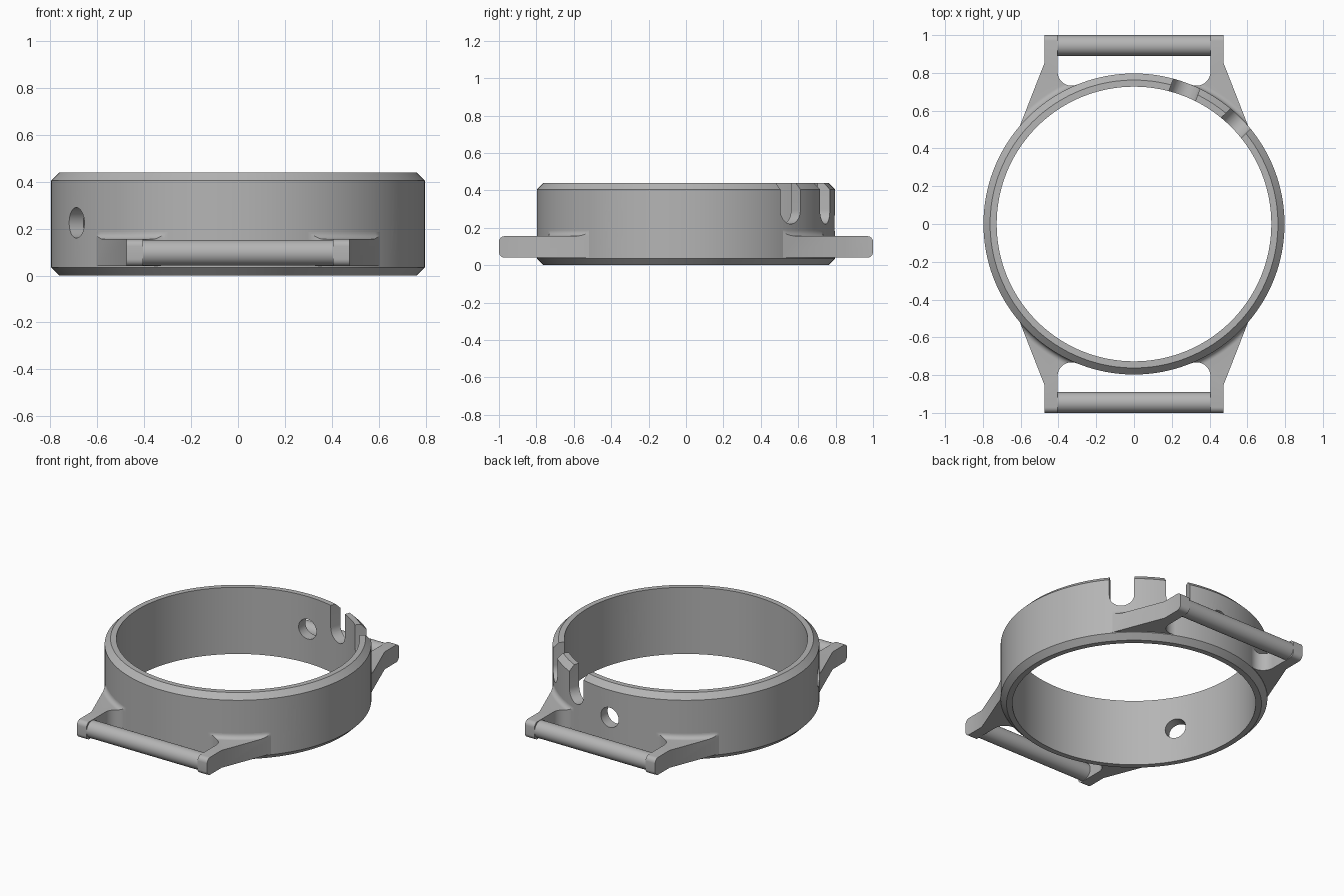
import bpy, bmesh
from math import cos, sin, pi, radians, sqrt, atan2
from mathutils import Matrix, Vector

cube = bpy.data.objects.get("Cube")
if cube:
    bpy.data.objects.remove(cube, do_unlink=True)

steel = bpy.data.materials.new("grey metal")
steel.use_nodes = True
grey = (0.46, 0.46, 0.46, 1)
steel.diffuse_color = grey
steel.node_tree.nodes["Principled BSDF"].inputs["Base Color"].default_value = grey

OUTER, INNER, HEIGHT, CHAMFER = 0.797, 0.727, 0.44, 0.035
LUG_LOW, LUG_TOP = 0.04, 0.155
FILLET = 0.03


def make(name, bm):
    bmesh.ops.recalc_face_normals(bm, faces=bm.faces)
    mesh = bpy.data.meshes.new(name)
    bm.to_mesh(mesh)
    bm.free()
    obj = bpy.data.objects.new(name, mesh)
    bpy.context.collection.objects.link(obj)
    mesh.materials.append(steel)
    return obj


def select(obj):
    bpy.ops.object.select_all(action="DESELECT")
    obj.select_set(True)
    bpy.context.view_layer.objects.active = obj


def smooth(obj):
    select(obj)
    bpy.ops.object.shade_smooth_by_angle(angle=radians(30))


def boolean(obj, other, operation):
    select(obj)
    mod = obj.modifiers.new(operation.lower(), "BOOLEAN")
    mod.operation, mod.solver, mod.object = operation, "EXACT", other
    bpy.ops.object.modifier_apply(modifier=mod.name)
    bpy.data.objects.remove(other, do_unlink=True)


def revolve(name, profile, steps=160):
    """Closed (radius, z) profile turned around the z axis."""
    bm = bmesh.new()
    loops = [[bm.verts.new((r * cos(a), r * sin(a), z)) for r, z in profile]
             for a in (2 * pi * i / steps for i in range(steps))]
    n = len(profile)
    for i, loop in enumerate(loops):
        after = loops[(i + 1) % steps]
        for j in range(n):
            k = (j + 1) % n
            bm.faces.new((loop[j], after[j], after[k], loop[k]))
    return make(name, bm)


def prism(outline, low, high):
    """Bmesh of an (x, y) outline extruded in z."""
    bm = bmesh.new()
    face = bm.faces.new([bm.verts.new((x, y, low)) for x, y in outline])
    new = bmesh.ops.extrude_face_region(bm, geom=[face])["geom"]
    verts = [v for v in new if isinstance(v, bmesh.types.BMVert)]
    bmesh.ops.translate(bm, verts=verts, vec=(0, 0, high - low))
    return bm


def arc(cx, cy, r, start, end, steps):
    angles = [start + (end - start) * i / steps for i in range(steps + 1)]
    return [(cx + r * cos(a), cy + r * sin(a)) for a in angles]


def radial_cutter(outline, degrees):
    """Extrude an upright outline through the wall at the given direction."""
    bm = prism(outline, 0.6, 0.95)
    a = radians(degrees)
    side, up, out = Vector((-sin(a), cos(a), 0)), Vector((0, 0, 1)), Vector((cos(a), sin(a), 0))
    bm.transform(Matrix((side, up, out)).transposed().to_4x4())
    return make("wall_cutter", bm)


# Chamfered ring
ring = revolve("case_ring", [
    (INNER, 0), (OUTER - CHAMFER, 0), (OUTER, CHAMFER),
    (OUTER, HEIGHT - CHAMFER), (OUTER - CHAMFER, HEIGHT), (INNER, HEIGHT)])

# Three round holes and two open slots in the wall
for angle in (-30, 90, 210):
    boolean(ring, radial_cutter(arc(0, 0.225, 0.065, 0, 2 * pi, 40)[:-1], angle), "DIFFERENCE")
for angle in (44.7, 69.4):
    slot = arc(0, 0.295, 0.075, pi, 2 * pi, 20) + [(0.075, 0.6), (-0.075, 0.6)]
    boolean(ring, radial_cutter(slot, angle), "DIFFERENCE")
smooth(ring)

# Lug outline: straight arm, flared outer side, rounded inner corner
corner = 0.075
cx = 0.405 - corner
cy = sqrt((OUTER + corner) ** 2 - cx ** 2)
touch = atan2(cy, cx)
lug_outline = ([(0.475, 0.85), (0.475, 1), (0.405, 1)]
               + arc(cx, cy, corner, 0, touch - pi, 14)
               + arc(0, 0, 0.76, touch, radians(40.5), 16) + [(0.608, 0.51)])

# Concave blend between lug top and ring wall
blend_profile = ([(0.76, LUG_TOP - 0.01), (OUTER + FILLET, LUG_TOP - 0.01)]
                 + arc(OUTER + FILLET, LUG_TOP + FILLET, FILLET, 1.5 * pi, pi, 8)
                 + [(0.76, LUG_TOP + FILLET)])

for ylabel, sy in (("front", -1), ("back", 1)):
    for xlabel, sx in (("left", 1), ("right", -1)):
        outline = [(x * sx, y * sy) for x, y in lug_outline]
        bm = prism(outline, LUG_LOW, LUG_TOP)
        ends = [e for e in bm.edges if all(abs(v.co.y) > 0.99 for v in e.verts)
                and abs(e.verts[0].co.x - e.verts[1].co.x) > 0.01]
        bmesh.ops.bevel(bm, geom=ends, offset=0.03, segments=6, profile=0.5, affect="EDGES")
        lug = make(f"{ylabel}_{xlabel}_lug", bm)
        blend = revolve("blend", blend_profile)
        boolean(blend, make("footprint", prism(outline, 0, 0.3)), "INTERSECT")
        boolean(lug, blend, "UNION")
        smooth(lug)

    # Strap bar between the lugs
    bm = bmesh.new()
    bmesh.ops.create_cone(bm, cap_ends=True, segments=48, radius1=0.055, radius2=0.055, depth=0.83)
    bm.transform(Matrix.Translation((0, 0.945 * sy, 0.0975)) @ Matrix.Rotation(pi / 2, 4, "Y"))
    smooth(make(f"{ylabel}_strap_bar", bm))
